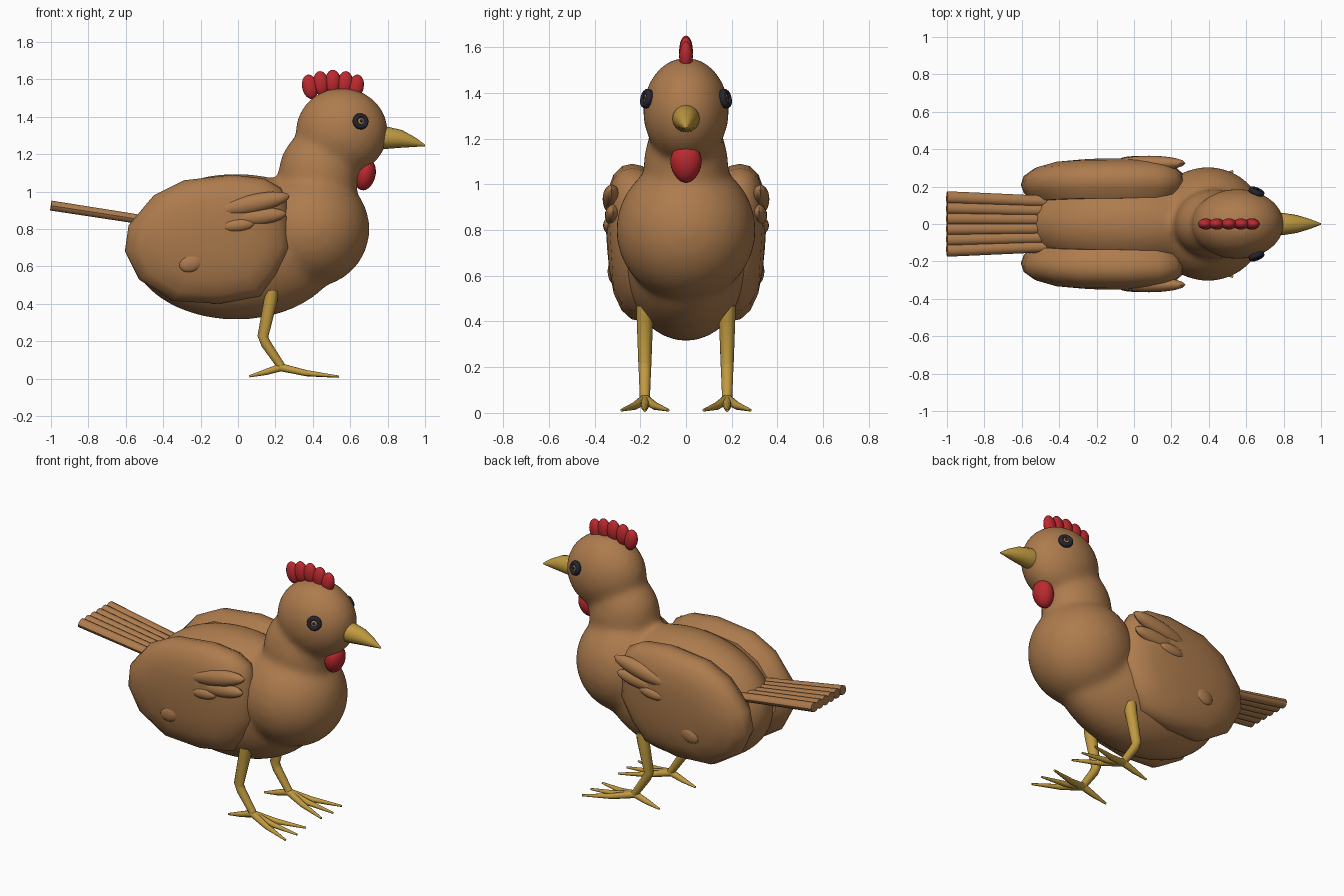
import bpy, bmesh, math
from mathutils import Vector, Matrix

if "Cube" in bpy.data.objects:
    bpy.data.objects.remove(bpy.data.objects["Cube"])


def material(name, rgb):
    m = bpy.data.materials.new(name)
    m.diffuse_color = (*rgb, 1)
    m.use_nodes = True
    m.node_tree.nodes["Principled BSDF"].inputs["Base Color"].default_value = m.diffuse_color
    return m


BROWN = material("brown feathers", (0.42, 0.20, 0.075))
YELLOW = material("yellow horn", (0.52, 0.32, 0.05))
RED = material("red skin", (0.50, 0.022, 0.028))
DARK = material("dark eye", (0.018, 0.018, 0.028))


def finish(name, bm, mat, mirror=False, angle=40):
    bmesh.ops.recalc_face_normals(bm, faces=bm.faces)
    me = bpy.data.meshes.new(name)
    bm.to_mesh(me)
    bm.free()
    me.materials.append(mat)
    me.shade_smooth()
    me.set_sharp_from_angle(angle=math.radians(angle))
    ob = bpy.data.objects.new(name, me)
    bpy.context.collection.objects.link(ob)
    if mirror:
        mod = ob.modifiers.new("Mirror", 'MIRROR')
        mod.use_axis = (False, True, False)
    return ob


def ellipsoid(bm, centre, radii, tilt=0, seg=24, rings=14):
    """Ellipsoid, tilted about the y axis (degrees)."""
    mat = (Matrix.Translation(centre) @ Matrix.Rotation(math.radians(tilt), 4, 'Y')
           @ Matrix.Diagonal((*radii, 1)))
    bmesh.ops.create_uvsphere(bm, u_segments=seg, v_segments=rings, radius=1, matrix=mat)


def loft(bm, rings):
    loops = [[bm.verts.new(p) for p in r] for r in rings]
    n = len(loops[0])
    for a, b in zip(loops, loops[1:]):
        for i in range(n):
            j = (i + 1) % n
            bm.faces.new((a[i], a[j], b[j], b[i]))
    bm.faces.new(loops[0][::-1])
    bm.faces.new(loops[-1])


def tube(bm, path, radii, n=12, flat=1.0):
    """Tapered round tube along a path."""
    pts = [Vector(p) for p in path]
    rings = []
    for i, p in enumerate(pts):
        d = (pts[min(i + 1, len(pts) - 1)] - pts[max(i - 1, 0)]).normalized()
        ref = Vector((0, 1, 0))
        u = (ref - d * ref.dot(d)).normalized()
        v = d.cross(u)
        rings.append([p + radii[i] * (u * math.cos(t) + v * flat * math.sin(t))
                      for t in (2 * math.pi * k / n for k in range(n))])
    loft(bm, rings)


# Body, breast, neck and head blended into one skin
bm = bmesh.new()
ellipsoid(bm, (-0.01, 0, 0.705), (0.57, 0.29, 0.39), 0, 48, 32)
ellipsoid(bm, (0.395, 0, 0.80), (0.308, 0.305, 0.31), 0, 48, 32)
ellipsoid(bm, (0.43, 0, 1.08), (0.215, 0.185, 0.26), 0, 48, 32)
ellipsoid(bm, (0.555, 0, 1.32), (0.247, 0.188, 0.235), 0, 48, 32)
body = finish("body", bm, BROWN, angle=180)
rm = body.modifiers.new("Blend", 'REMESH')
rm.mode = 'VOXEL'
rm.voxel_size = 0.02
rm.use_smooth_shade = True
sm = body.modifiers.new("Soften", 'SMOOTH')
sm.factor = 0.5
sm.iterations = 12

# Wings: side outline (x, z) lofted outwards into a padded shell
outline = [(0.26, 0.95), (0.285, 0.70), (0.21, 0.55), (0.12, 0.44), (-0.10, 0.40),
           (-0.35, 0.415), (-0.53, 0.53), (-0.605, 0.68), (-0.585, 0.82), (-0.45, 0.98),
           (-0.29, 1.06), (-0.03, 1.09), (0.14, 1.07), (0.23, 1.02)]
layers = [(0.12, 0.88), (0.17, 0.97), (0.215, 1.0), (0.26, 0.97), (0.30, 0.86),
          (0.33, 0.65), (0.343, 0.38), (0.347, 0.1)]
bm = bmesh.new()
cx, cz = -0.10, 0.75
loft(bm, [[(cx + (x - cx) * s, y + 0.06 * (z - 0.75) * s, cz + (z - cz) * s)
           for x, z in outline] for y, s in layers])
finish("wings", bm, BROWN, True, 45)

# Raised feathers on the wing sides
bm = bmesh.new()
for c, r, t in [((0.08, 0.325, 0.935), (0.20, 0.040, 0.050), -12),
                ((0.10, 0.320, 0.865), (0.16, 0.035, 0.045), -6),
                ((0.00, 0.335, 0.82), (0.09, 0.028, 0.035), -6),
                ((-0.25, 0.318, 0.62), (0.07, 0.025, 0.05), -20)]:
    ellipsoid(bm, c, r, t, 16, 10)
finish("wing_feathers", bm, BROWN, True)

# Tail: a slightly fanned row of quills
bm = bmesh.new()
for k in range(6):
    f = (k - 2.5) / 2.5
    tube(bm, [(-0.40, 0.12 * f, 0.83), (-0.58, 0.125 * f, 0.86), (-1.0, 0.142 * f, 0.925)],
         [0.03, 0.031, 0.033], 10, 0.85)
finish("tail_feathers", bm, BROWN)

# Comb
bm = bmesh.new()
for x, z, t in [(0.385, 1.56, -12), (0.443, 1.578, -6), (0.507, 1.585, 0),
                (0.572, 1.578, 6), (0.63, 1.56, 12)]:
    ellipsoid(bm, (x, 0, z), (0.042, 0.03, 0.066), t, 16, 12)
finish("comb", bm, RED)

# Wattle, narrowing to the bottom
bm = bmesh.new()
ellipsoid(bm, (0.68, 0, 1.09), (0.055, 0.068, 0.085), 14)
for v in bm.verts:
    v.co.y *= 1 + 1.6 * (v.co.z - 1.09)
finish("wattle", bm, RED, angle=60)

# Beak
bm = bmesh.new()
tube(bm, [(0.73, 0, 1.29), (0.80, 0, 1.287), (0.87, 0, 1.281), (0.94, 0, 1.264), (1.0, 0, 1.246)],
     [0.062, 0.059, 0.048, 0.027, 0.004], 16)
finish("beak", bm, YELLOW)

# Eyes: dark ring around a brown iris and a dark pupil
place = (Matrix.Translation((0.655, 0.172, 1.375))
         @ Matrix.Rotation(math.radians(-22), 4, 'Z') @ Matrix.Rotation(math.radians(-78), 4, 'X'))
bm = bmesh.new()
rings = 20
loops = []
for i in range(rings):
    a = 2 * math.pi * i / rings
    loops.append([bm.verts.new(place @ Vector(((0.030 + 0.014 * math.cos(b)) * math.cos(a),
                                             (0.030 + 0.014 * math.cos(b)) * math.sin(a),
                                             0.017 * math.sin(b))))
                  for b in (2 * math.pi * k / 10 for k in range(10))])
for i in range(rings):
    p, q = loops[i], loops[(i + 1) % rings]
    for k in range(10):
        bm.faces.new((p[k], q[k], q[(k + 1) % 10], p[(k + 1) % 10]))
finish("eye_rings", bm, DARK, True, 80)
for name, r, h, mat in [("irises", 0.024, 0.012, BROWN), ("pupils", 0.010, 0.018, DARK)]:
    bm = bmesh.new()
    bmesh.ops.create_uvsphere(bm, u_segments=16, v_segments=10, radius=1,
                              matrix=place @ Matrix.Diagonal((r, r, h, 1)))
    finish(name, bm, mat, True)

# Legs and toes
bm = bmesh.new()
tube(bm, [(0.18, 0.18, 0.47), (0.175, 0.18, 0.42), (0.133, 0.18, 0.225),
          (0.15, 0.18, 0.185), (0.235, 0.18, 0.06)],
     [0.036, 0.036, 0.029, 0.027, 0.022], 12)
for mid, tip in [((0.37, 0.18, 0.028), (0.54, 0.18, 0.010)),
                 ((0.36, 0.225, 0.030), (0.53, 0.282, 0.012)),
                 ((0.36, 0.135, 0.030), (0.53, 0.078, 0.012)),
                 ((0.15, 0.18, 0.035), (0.06, 0.18, 0.012))]:
    tube(bm, [(0.23, 0.18, 0.06), mid, tip], [0.022, 0.017, 0.006], 10)
finish("legs", bm, YELLOW, True)
